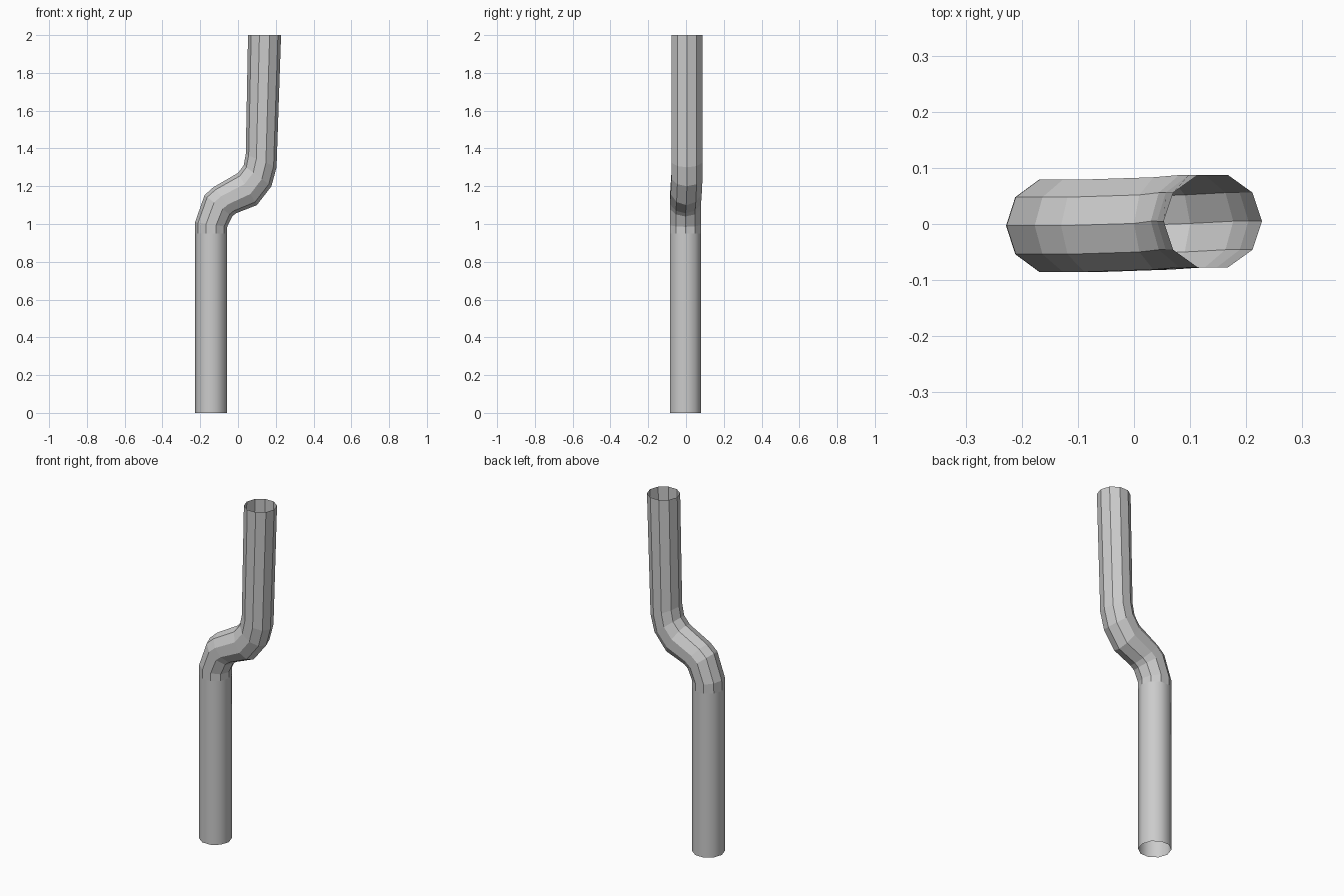
import bpy, bmesh, math
from mathutils import Vector

if "Cube" in bpy.data.objects:
    bpy.data.objects.remove(bpy.data.objects["Cube"])

SIDES = 10
RADIUS = 0.0865

# Each ring: left x, left z, right x, right z, centre y
rings = [
    (-0.228, 0.00, -0.057, 0.00, -0.003),
    (-0.228, 0.95, -0.057, 0.95, -0.003),
    (-0.227, 1.01, -0.057, 0.985, -0.003),
    (-0.177, 1.153, -0.031, 1.04, -0.003),
    (-0.130, 1.195, -0.010, 1.057, -0.003),
    (0.000, 1.27, 0.100, 1.10, 0.001),
    (0.030, 1.31, 0.177, 1.20, 0.005),
    (0.041, 1.37, 0.204, 1.30, 0.005),
    (0.053, 2.00, 0.228, 2.00, 0.005),
]


def ring_points(lx, lz, rx, rz, cy):
    left, right = Vector((lx, cy, lz)), Vector((rx, cy, rz))
    centre, half = (left + right) / 2, (right - left) / 2
    for i in range(SIDES):
        a = math.tau * i / SIDES
        yield centre + half * math.cos(a) + Vector((0, RADIUS * math.sin(a), 0))


# Open bent pipe: smooth straight lower length, faceted bend and upper length
bm = bmesh.new()
loops = [[bm.verts.new(p) for p in ring_points(*r)] for r in rings]
for k in range(len(loops) - 1):
    a, b = loops[k], loops[k + 1]
    for i in range(SIDES):
        j = (i + 1) % SIDES
        face = bm.faces.new((a[i], a[j], b[j], b[i]))
        face.smooth = k == 0

# Separate shading where the lower length meets the bend
for v in loops[1]:
    for e in v.link_edges:
        if all(w in loops[1] for w in e.verts):
            e.smooth = False

mesh = bpy.data.meshes.new("bent_pipe")
bm.to_mesh(mesh)
bm.free()
pipe = bpy.data.objects.new("bent_pipe", mesh)
bpy.context.collection.objects.link(pipe)
